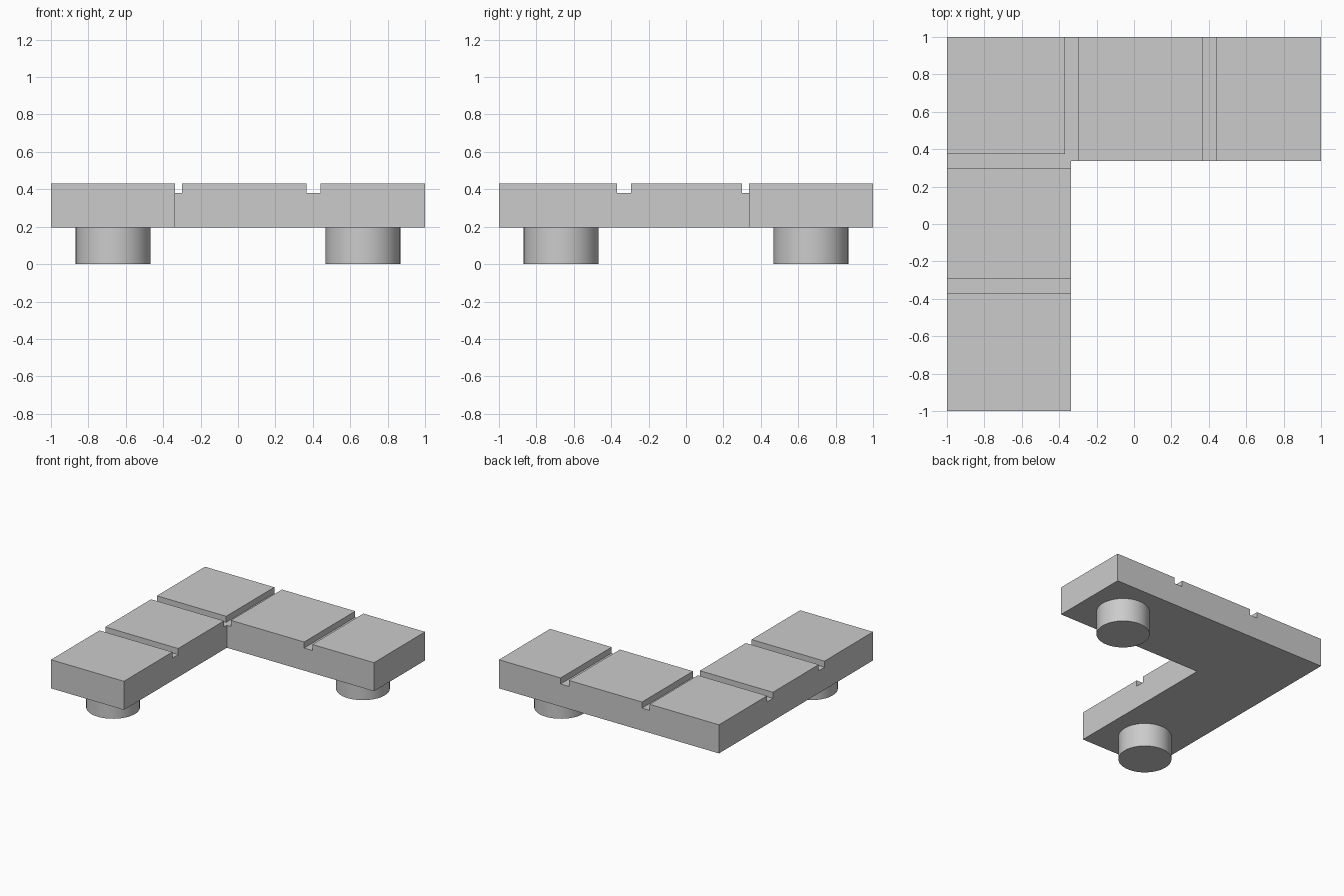
import bpy
import bmesh
import math

cube = bpy.data.objects.get("Cube")
if cube:
    bpy.data.objects.remove(cube, do_unlink=True)

BASE, FLOOR, TOP = 0.195, 0.38, 0.43
INNER = 0.337

grey = bpy.data.materials.new("plain grey")
grey.use_nodes = True
colour = (0.6, 0.6, 0.6, 1)
grey.diffuse_color = colour
grey.node_tree.nodes["Principled BSDF"].inputs["Base Color"].default_value = colour


def prism(name, outline, z0, z1):
    """Extrude a flat outline from z0 up to z1."""
    bm = bmesh.new()
    face = bm.faces.new([bm.verts.new((x, y, z0)) for x, y in outline])
    top = bmesh.ops.extrude_face_region(bm, geom=[face])["geom"]
    for v in top:
        if isinstance(v, bmesh.types.BMVert):
            v.co.z = z1
    bmesh.ops.recalc_face_normals(bm, faces=bm.faces)
    mesh = bpy.data.meshes.new(name)
    bm.to_mesh(mesh)
    bm.free()
    obj = bpy.data.objects.new(name, mesh)
    bpy.context.collection.objects.link(obj)
    obj.data.materials.append(grey)
    return obj


def rectangle(x0, x1, y0, y1):
    return [(x0, y0), (x1, y0), (x1, y1), (x0, y1)]


# L-shaped seat slab
seat = prism("seat", [(-1, -1), (-INNER, -1), (-INNER, INNER),
                      (1, INNER), (1, 1), (-1, 1)], BASE, TOP)

# Grooves that divide the top into five cushions
grooves = [
    rectangle(-0.37, -0.30, 0.30, 1.1),
    rectangle(0.365, 0.44, 0.30, 1.1),
    rectangle(-1.1, -0.30, 0.30, 0.375),
    rectangle(-1.1, -0.30, -0.37, -0.295),
]
for outline in grooves:
    cutter = prism("groove_cutter", outline, FLOOR, TOP + 0.1)
    cutter.hide_render = True
    cut = seat.modifiers.new("groove", 'BOOLEAN')
    cut.operation = 'DIFFERENCE'
    cut.solver = 'EXACT'
    cut.object = cutter
    bpy.context.view_layer.objects.active = seat
    bpy.ops.object.modifier_apply(modifier=cut.name)
    bpy.data.objects.remove(cutter, do_unlink=True)

# Round feet under the two ends
for name, x, y in (("front_foot", -0.668, -0.668), ("left_foot", 0.668, 0.668)):
    bpy.ops.mesh.primitive_cylinder_add(vertices=48, radius=0.2, depth=BASE,
                                        location=(x, y, BASE / 2))
    foot = bpy.context.object
    foot.name = name
    foot.data.materials.append(grey)
    bpy.ops.object.shade_smooth_by_angle(angle=math.radians(30))
